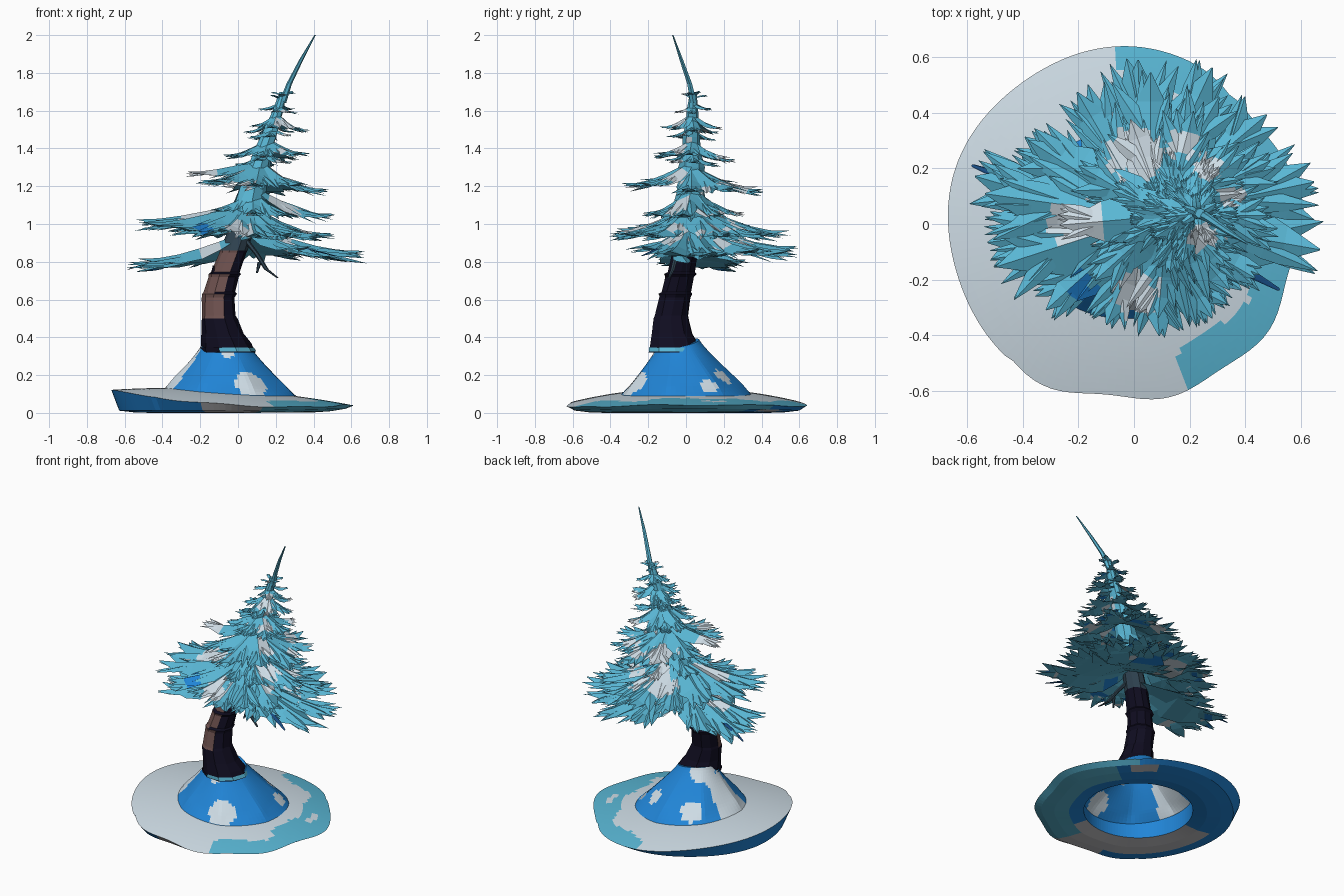
import bpy, bmesh, math, random
from mathutils import Vector

if "Cube" in bpy.data.objects:
    bpy.data.objects.remove(bpy.data.objects["Cube"])

random.seed(7)
COLOURS = {"needle_cyan": (0.10, 0.47, 0.66), "ice_blue": (0.015, 0.235, 0.68),
           "snow": (0.62, 0.72, 0.79), "pale_grey": (0.52, 0.52, 0.54),
           "bark_navy": (0.005, 0.004, 0.015), "bark_brown": (0.15, 0.08, 0.075),
           "bark_slate": (0.028, 0.055, 0.08), "deep_blue": (0.01, 0.08, 0.25)}
MATS = []
for name, c in COLOURS.items():
    m = bpy.data.materials.new(name)
    m.diffuse_color = (*c, 1)
    m.use_nodes = True
    m.node_tree.nodes["Principled BSDF"].inputs["Base Color"].default_value = m.diffuse_color
    MATS.append(m)
CYAN, BLUE, SNOW, GREY, NAVY, BROWN, SLATE, DEEP = range(8)


def make(name, verts, faces, rule):
    """Mesh object whose face colours come from rule(centre, normal)."""
    me = bpy.data.meshes.new(name)
    me.from_pydata([tuple(v) for v in verts], [], faces)
    for m in MATS:
        me.materials.append(m)
    bm = bmesh.new()
    bm.from_mesh(me)
    bmesh.ops.recalc_face_normals(bm, faces=bm.faces)
    for f in bm.faces:
        f.material_index = rule(f.calc_center_median(), f.normal)
    bm.to_mesh(me)
    bm.free()
    ob = bpy.data.objects.new(name, me)
    bpy.context.collection.objects.link(ob)
    return ob


def loft(name, rings, rule, cap=True):
    n = len(rings[0])
    verts = [p for r in rings for p in r]
    faces = [(k*n+i, k*n+(i+1) % n, (k+1)*n+(i+1) % n, (k+1)*n+i)
             for k in range(len(rings)-1) for i in range(n)]
    if cap:
        faces.append(tuple(range((len(rings)-1)*n, len(rings)*n)))
    return make(name, verts, faces, rule)


def ring(cx, cy, z, r, n=9, jitter=0.0):
    return [(cx+r*(1+random.uniform(-jitter, jitter))*math.cos(a),
             cy+r*(1+random.uniform(-jitter, jitter))*math.sin(a), z)
            for a in (2*math.pi*i/n for i in range(n))]


# bent trunk axis: z, x, y
AXIS = [(.32, -.05, -.055), (.42, -.08, -.075), (.5, -.1, -.08), (.6, -.105, -.06),
        (.7, -.085, -.04), (.8, -.04, -.01), (.9, -.01, 0), (1.0, .03, .02),
        (1.2, .08, .03), (1.4, .14, .03), (1.6, .21, .035), (1.72, .245, .04)]


def axis(z):
    for a, b in zip(AXIS, AXIS[1:]):
        if z <= b[0]:
            t = (z-a[0])/(b[0]-a[0])
            return a[1]+t*(b[1]-a[1]), a[2]+t*(b[2]-a[2])
    return AXIS[-1][1:]


# snow disc: a thin annulus, thick at the raised left, with a wavy edge
N = 120
def edge(a):
    r = .635+.012*math.sin(9*a+1)*(math.cos(a-5.6) > 0)+.006*math.sin(5*a)
    return r-.045*math.exp(-((a-.72)/.25)**2)
def disc_top(x, y):
    return .12-.07*x-.1*(x*x+y*y)-.1*y*y
def disc_ring(f, bottom=None):
    out = []
    for i in range(N):
        a = 2*math.pi*i/N
        r = .34+(edge(a)-.34)*f
        x, y = -.035+r*math.cos(a), r*math.sin(a)
        out.append((x, y, disc_top(x, y) if bottom is None else bottom+.02*max(0, x)*f))
    return out
def disc_rule(c, n):
    a, r = math.degrees(math.atan2(c.y, c.x+.035)), math.hypot(c.x+.035, c.y)
    wob = .025*math.sin(a*.14)
    if r < .345:
        return BLUE
    if n.z > .3:
        if 10 < a < 25 and .5 < r < .54:
            return SNOW
        return CYAN if (-70 < a < 0 and r > .50+wob-.06*(a > -25)) or \
            (0 <= a < 92 and r > .40+wob+.0016*a) else SNOW
    if r > .55:
        return CYAN if -75 < a < 50 else GREY if -105 < a < 0 else BLUE
    if -75 < a < 35 and r > .42:
        return CYAN
    return BLUE if -60 < a < 170 and r < .53 else GREY
loft("snow_disc", [disc_ring(0, .015)]+[disc_ring(i/14) for i in range(15)]
     + [disc_ring(.86, .012), disc_ring(.6, .003), disc_ring(.3, 0), disc_ring(0, .015)],
     disc_rule, False)

# mound under the trunk, open beneath
M = 80
def mound_ring(t):
    out = []
    for i in range(M):
        a = 2*math.pi*i/M
        k = (1-t)**1.2
        # flat facets: push the outline towards a seven-sided polygon
        s = 2*math.pi/7
        u = (a+.3) % s-s/2
        facet = 1+(.93/math.cos(u)-.97)*(1-t)*min(1, t*4)
        x = -.055+.018*(1-t)+(.125+.235*k)*facet*math.cos(a)
        y = -.045*t+(.115+.24*k)*facet*math.sin(a)
        z0 = disc_top(x, y)-.012
        out.append((x, y, z0+(.365+.03*math.cos(a-2.3)-z0)*t))
    return out
PATCHES = [((.07, -.27, .15), .085), ((-.05, -.19, .33), .04), ((-.2, .22, .17), .07),
           ((.22, .12, .13), .05), ((-.15, .03, .36), .08), ((.1, .2, .2), .05)]
def mound_rule(c, n):
    a = math.degrees(math.atan2(c.y, c.x+.055)) % 360
    if 158 < a < 208 and math.hypot(c.x+.055, c.y) > .15:
        return SNOW
    return SNOW if any((c-Vector(p)).length < r for p, r in PATCHES) else BLUE
loft("mound", [mound_ring(i/18) for i in range(19)], mound_rule)

# bark trunk with stepped collars
def bark_rule(c, n):
    if c.z > .86:
        return SLATE
    facing = n.x*-.64+n.y*-.77
    return BROWN if facing > .55 and .46 < c.z < .86 else NAVY
rings = []
for z, r in [(.32, .145), (.37, .13), (.42, .11), (.5, .095), (.515, .09), (.61, .086),
             (.63, .094), (.64, .083), (.72, .078), (.735, .088), (.745, .076),
             (.85, .072), (.86, .074), (.95, .068), (1.06, .06)]:
    rings.append(ring(*axis(z), z, r, 10, .04))
loft("trunk", rings, bark_rule)
# cyan frost flecks at the foot of the trunk
loft("trunk_frost", [ring(*axis(z), z, r, 10) for z, r in
                     [(.325, .148), (.345, .143)]],
     lambda c, n: CYAN if n.x > -.3 else NAVY, False)


def tube(name, pts, radii, colour):
    loft(name, [ring(p[0], p[1], p[2], r, 6) for p, r in zip(pts, radii)],
         lambda c, n: colour)

# bare twigs, dark branch tips and leader spike
tube("twig_long", [(.21, -.09, .715), (.15, -.07, .76), (.1, -.05, .84), (.03, -.02, .93)],
     [.006, .012, .014, .018], SLATE)
tube("twig_short", [(.10, -.08, .74), (.115, -.06, .80)], [.005, .012], SLATE)
tube("trunk_stub", [(-.13, -.05, .78), (-.13, -.06, .74), (-.09, -.05, .71)],
     [.004, .012, .02], NAVY)
tube("dark_tip_left", [(-.58, .21, .76), (-.5, .18, .785), (-.4, .15, .81)],
     [.006, .014, .012], DEEP)
tube("dark_tip_right", [(.52, -.235, .83), (.44, -.19, .85), (.36, -.15, .87)],
     [.006, .014, .012], DEEP)
tube("leader_spike", [(.235, .04, 1.64), (.27, .02, 1.74), (.335, -.025, 1.87), (.408, -.07, 2.0)],
     [.02, .015, .011, .004], CYAN)

# foliage: fronds made of ridged blades
SNOW_SPOTS = [(-.2, 0, .09), (0, .25, .10), (.0, -.26, .08), (.17, .28, .055),
              (.27, .2, .045), (.25, -.05, .05), (.35, .1, .04)]
def leaf_rule(c, n):
    if n.z > .1 and any(math.hypot(c.x-x, c.y-y) < r for x, y, r in SNOW_SPOTS):
        return SNOW
    if math.hypot(c.x+.2, c.y+.22) < .045:
        return BLUE
    if n.z < -.3:
        k = random.random()
        return BLUE if k < .05 else SNOW if k < .10 else CYAN
    return CYAN

PROFILE = [(0, .3), (.2, .75), (.4, 1), (.6, .85), (.8, .45), (1, .02)]
def sag(t):
    return math.sin(math.pi*.58*t)
def blade(V, F, p, az, length, w, drop, curve=sag):
    d = Vector((math.cos(az), math.sin(az), 0))
    s = Vector((-d.y, d.x, 0))
    b = len(V)
    for t, k in PROFILE:
        c = p+d*length*t-Vector((0, 0, drop*curve(t)))
        side = w*k
        low = Vector((0, 0, side*.35))
        V.extend([c+s*side-low, c+Vector((0, 0, side*.12)), c-s*side-low])
    for i in range(len(PROFILE)-1):
        for j in range(3):
            q, r = b+3*i, (j+1) % 3
            F.append((q+j, q+r, q+3+r, q+3+j))

def frond(V, F, z, az, length, drop, n=11):
    p = Vector((*axis(z), z))
    d = Vector((math.cos(az), math.sin(az), 0))
    blade(V, F, p, az, length, length*.22, drop)
    for i in range(n):
        t = random.uniform(.12, .7)
        side = 1 if i % 2 else -1
        reach = min(1.02-t, random.uniform(.38, .65))
        q = p+d*length*t-Vector((0, 0, drop*sag(t)+random.uniform(0, .03)*length))
        # needles carry on the fall of the frond they grow from
        fall = drop*(sag(t+reach)-sag(t))+random.uniform(0, .08)*length
        blade(V, F, q, az+side*random.uniform(.1, .6), length*reach,
              length*random.uniform(.045, .08), fall, lambda u: u)

def tier(name, z, specs):
    V, F = [], []
    for az, length, drop in specs:
        frond(V, F, z+random.uniform(-.015, .015), math.radians(az), length, drop)
    make(name, V, F, leaf_rule)

def even(count, length, drop, turn):
    return [(turn+360*i/count+random.uniform(-8, 8), length*random.uniform(.85, 1.08),
             drop*random.uniform(.8, 1.2)) for i in range(count)]

tier("foliage_lowest", 1.01, [(-10, .65, .15), (12, .63, .16), (40, .58, .15), (65, .60, .14),
                              (92, .57, .14), (-36, .44, .13)])
tier("foliage_back_left_frond", .93, [(164, .60, .14), (142, .5, .12), (188, .54, .13)])
tier("foliage_skirt", 1.11, [(172, .60, .09), (148, .52, .12), (198, .58, .10), (222, .5, .12),
                             (248, .42, .14), (275, .43, .15), (302, .43, .15), (330, .44, .16),
                             (120, .52, .14), (60, .5, .16), (90, .52, .16), (25, .48, .16)])
tier("foliage_right_frond", 1.19, [(-6, .44, .15), (30, .34, .15), (-45, .3, .13), (90, .28, .14),
                                   (150, .26, .12), (215, .26, .12), (270, .26, .14)])
tier("foliage_middle", 1.32, [(0, .37, .13), (38, .36, .13), (75, .39, .13), (110, .37, .12),
                              (150, .36, .08), (185, .39, .06), (222, .35, .10),
                              (265, .37, .12), (310, .35, .12)])
tier("foliage_inner", 1.39, even(6, .16, .06, 10))
tier("foliage_upper", 1.46, even(7, .235, .09, 0))
tier("foliage_upper_inner", 1.52, even(6, .13, .05, 25))
tier("foliage_high", 1.575, even(7, .17, .07, 10))
tier("foliage_crown", 1.64, even(6, .11, .035, 0))
tier("foliage_tuft", 1.67, even(6, .075, -.02, 30))

# needle core around the upper trunk
loft("foliage_core", [ring(*axis(z), z, r, 9, .15) for z, r in
                      [(1.04, .075), (1.12, .08), (1.2, .065), (1.3, .065), (1.38, .05),
                       (1.46, .045), (1.54, .035), (1.6, .03), (1.7, .018)]], leaf_rule)
